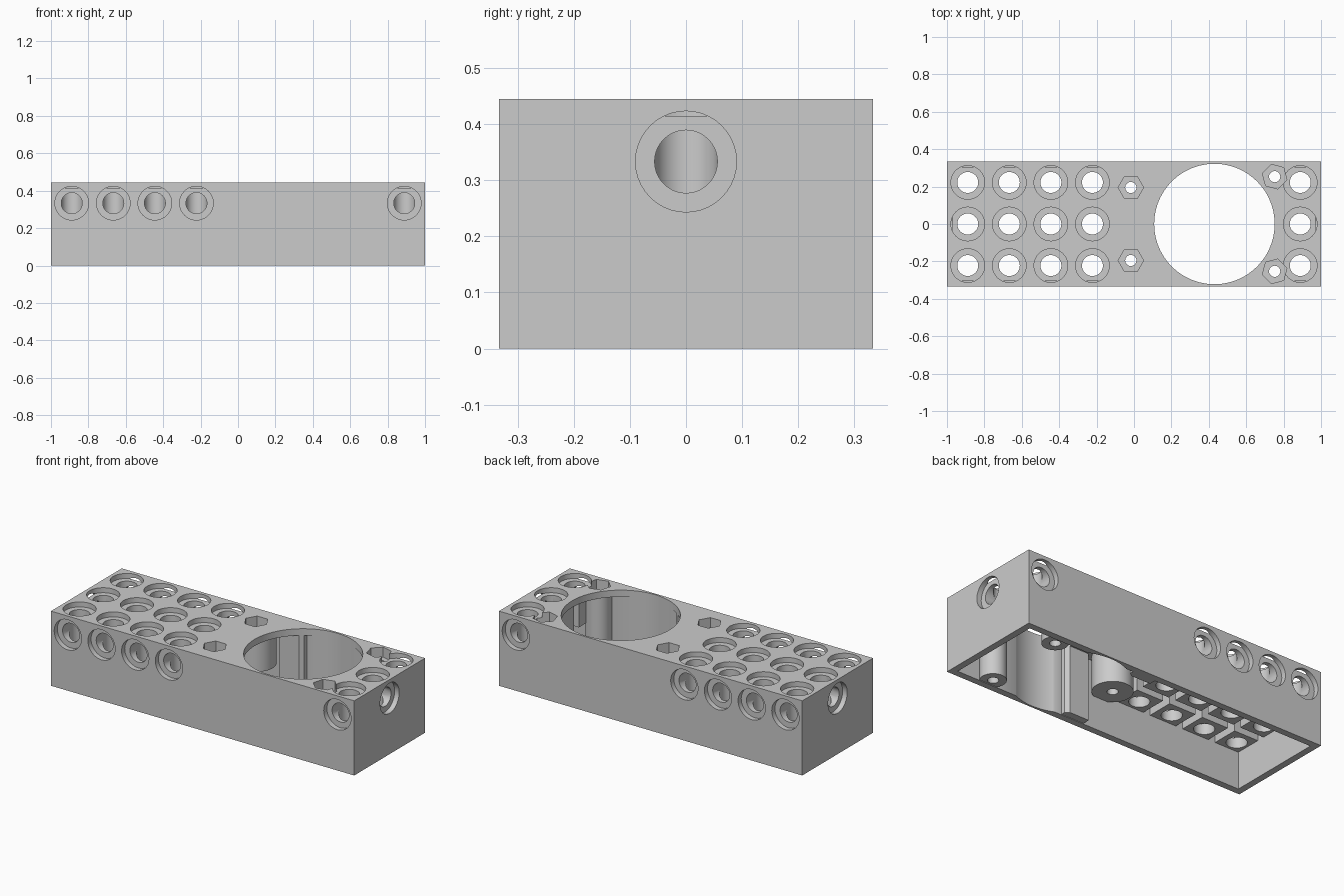
import bpy, bmesh, math
from mathutils import Matrix, Vector

cube = bpy.data.objects.get("Cube")
if cube:
    bpy.data.objects.remove(cube, do_unlink=True)

LENGTH, WIDTH, HEIGHT = 2.0, 0.667, 0.445
WALL = 0.04
UNIT = 2 / 9
COLUMNS = [-4 * UNIT, -3 * UNIT, -2 * UNIT, -UNIT, 4 * UNIT]
ROWS = [-UNIT, 0, UNIT]
PIN_Z = 1.5 * UNIT
MOTOR_X, MOTOR_R = 0.43, 0.322
# Screw posts: x, distance from the centre line, radius, foot height, nut turn
POSTS = [(-0.017, 0.195, 0.11, 0.195, 30), (0.752, 0.253, 0.075, 0.004, 15)]

grey = bpy.data.materials.new("light grey plastic")
grey.use_nodes = True
grey.diffuse_color = (0.6, 0.6, 0.6, 1)
grey.node_tree.nodes["Principled BSDF"].inputs["Base Color"].default_value = (0.6, 0.6, 0.6, 1)


def box(bm, low, high):
    low, high = Vector(low), Vector(high)
    bmesh.ops.create_cube(bm, size=1, matrix=Matrix.Translation((low + high) / 2)
                          @ Matrix.Diagonal((*(high - low), 1)))


def rod(bm, start, end, radius, sides=40, turn=0):
    start, end = Vector(start), Vector(end)
    axis = end - start
    matrix = (Matrix.Translation((start + end) / 2)
              @ axis.to_track_quat("Z", "Y").to_matrix().to_4x4()
              @ Matrix.Rotation(math.radians(turn), 4, "Z"))
    bmesh.ops.create_cone(bm, cap_ends=True, segments=sides, radius1=radius,
                          radius2=radius, depth=axis.length, matrix=matrix)


def pin_hole(bm, mouth, inward, depth):
    # Narrow bore with a wide shallow recess at its mouth
    mouth, inward = Vector(mouth), Vector(inward)
    rod(bm, mouth - inward * 0.02, mouth + inward * depth, 0.056)
    rod(bm, mouth - inward * 0.02, mouth + inward * 0.03, 0.09)


def make(name, bm):
    mesh = bpy.data.meshes.new(name)
    bm.to_mesh(mesh)
    bm.free()
    mesh.materials.append(grey)
    obj = bpy.data.objects.new(name, mesh)
    bpy.context.collection.objects.link(obj)
    return obj


# Outer housing and its hollow underside
bm = bmesh.new()
box(bm, (-LENGTH / 2, -WIDTH / 2, 0), (LENGTH / 2, WIDTH / 2, HEIGHT))
housing = make("housing", bm)

bm = bmesh.new()
box(bm, (WALL - LENGTH / 2, WALL - WIDTH / 2, -0.1),
    (LENGTH / 2 - WALL, WIDTH / 2 - WALL, HEIGHT - WALL))
cavity = make("cavity_cutter", bm)

# Square pin sockets, screw posts and motor guides inside the hollow
bm = bmesh.new()
half = 0.088
for x in COLUMNS:
    for y in ROWS:
        box(bm, (x - half, y - half, UNIT), (x + half, y + half, HEIGHT - 0.015))
for side in (-1, 1):
    for x, y, radius, foot, turn in POSTS:
        rod(bm, (x, side * y, foot), (x, side * y, HEIGHT - 0.012), min(radius, 0.325 - y), 48) \
            if radius + y > 0.325 else rod(bm, (x, side * y, foot), (x, side * y, HEIGHT - 0.012), radius, 48)
    ys = sorted((side * 0.25, side * 0.31))
    box(bm, (0.1, ys[0], 0.003), (0.25, ys[1], HEIGHT - 0.018))
supports = make("supports_helper", bm)

# Motor opening, pin holes, nut pockets and screw holes
bm = bmesh.new()
rod(bm, (MOTOR_X, 0, -0.1), (MOTOR_X, 0, HEIGHT + 0.1), MOTOR_R, 96)
for x in COLUMNS:
    for y in ROWS:
        pin_hole(bm, (x, y, HEIGHT), (0, 0, -1), HEIGHT + 0.1)
    for side in (-1, 1):
        pin_hole(bm, (x, side * WIDTH / 2, PIN_Z), (0, -side, 0), UNIT / 2)
for side in (-1, 1):
    pin_hole(bm, (side * LENGTH / 2, 0, PIN_Z), (-side, 0, 0), UNIT / 2)
    for x, y, radius, foot, turn in POSTS:
        rod(bm, (x, side * y, -0.1), (x, side * y, HEIGHT + 0.1), 0.03, 24)
        rod(bm, (x, side * y, HEIGHT - 0.06), (x, side * y, HEIGHT + 0.1), 0.068, 6, side * turn)
holes = make("holes_cutter", bm)

bpy.ops.object.select_all(action="DESELECT")
bpy.context.view_layer.objects.active = housing
housing.select_set(True)
for helper, operation in ((cavity, "DIFFERENCE"), (supports, "UNION"), (holes, "DIFFERENCE")):
    helper.hide_render = True
    mod = housing.modifiers.new(helper.name, "BOOLEAN")
    mod.object, mod.operation, mod.solver = helper, operation, "EXACT"
    mod.use_self = True
    bpy.ops.object.modifier_apply(modifier=mod.name)
for helper in (cavity, supports, holes):
    bpy.data.objects.remove(helper, do_unlink=True)

bpy.ops.object.shade_smooth_by_angle(angle=math.radians(30))
